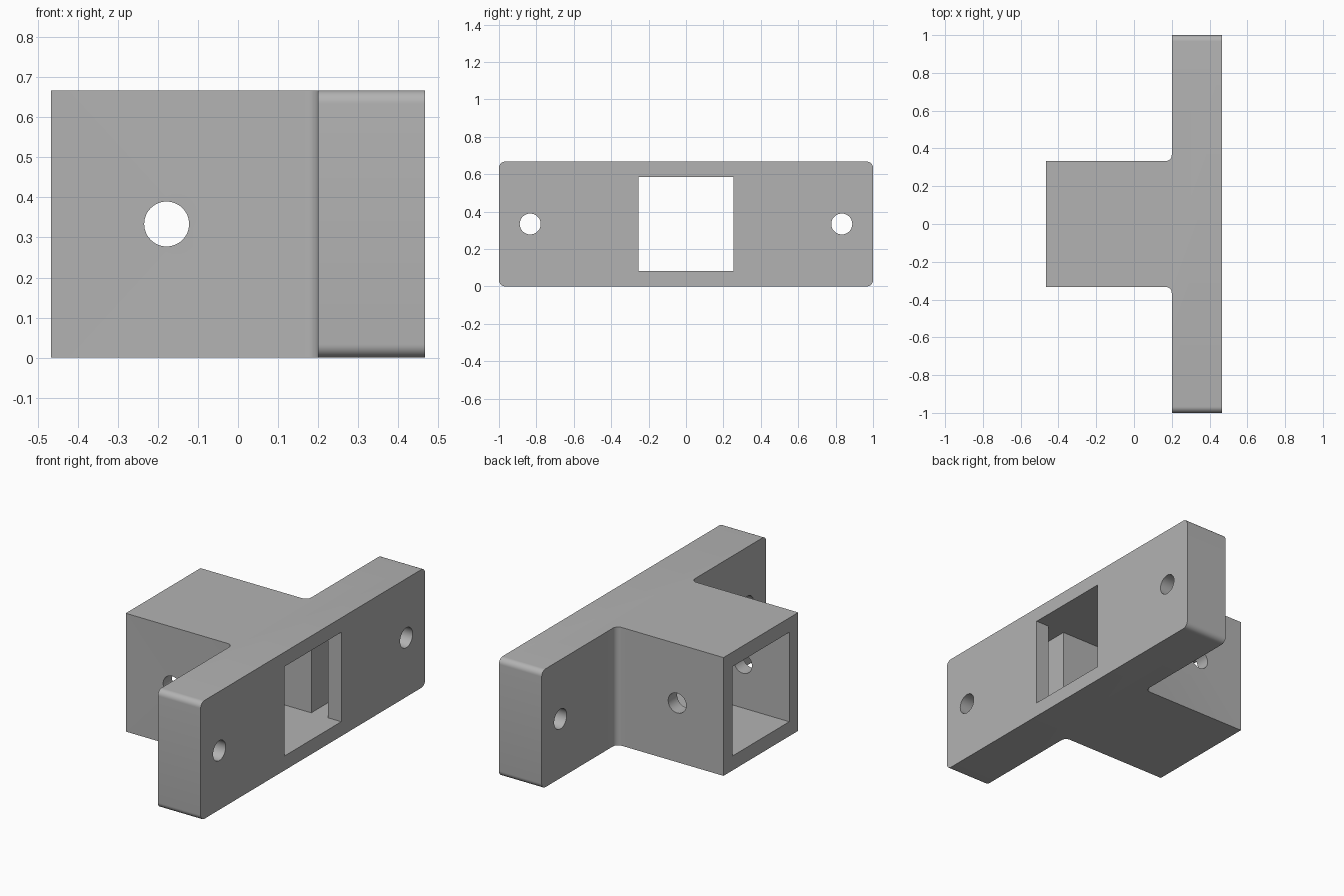
import bpy, bmesh, math
from mathutils import Matrix

cube = bpy.data.objects.get("Cube")
if cube:
    bpy.data.objects.remove(cube, do_unlink=True)

HEIGHT, HALF_X, PLATE_X = 0.667, 0.467, 0.2
BLOCK_Y, RADIUS = 0.333, 0.033
MID_Z = HEIGHT / 2

grey = bpy.data.materials.new("matt grey")
grey.use_nodes = True
colour = (0.45, 0.45, 0.45, 1)
grey.diffuse_color = colour
grey.node_tree.nodes["Principled BSDF"].inputs["Base Color"].default_value = colour


def to_object(name, bm):
    bmesh.ops.recalc_face_normals(bm, faces=bm.faces)
    mesh = bpy.data.meshes.new(name)
    bm.to_mesh(mesh)
    bm.free()
    mesh.materials.append(grey)
    obj = bpy.data.objects.new(name, mesh)
    bpy.context.collection.objects.link(obj)
    return obj


def box(name, x0, x1, half_y, half_z):
    bm = bmesh.new()
    place = Matrix.Translation(((x0 + x1) / 2, 0, MID_Z))
    size = Matrix.Diagonal((x1 - x0, 2 * half_y, 2 * half_z, 1))
    bmesh.ops.create_cube(bm, size=1, matrix=place @ size)
    return to_object(name, bm)


def drill(name, x, y, axis, length):
    bm = bmesh.new()
    turn = Matrix.Rotation(math.pi / 2, 4, axis)
    bmesh.ops.create_cone(bm, cap_ends=True, segments=48, radius1=0.056,
                          radius2=0.056, depth=length,
                          matrix=Matrix.Translation((x, y, MID_Z)) @ turn)
    return to_object(name, bm)


# T-shaped body: flange plate plus square socket block
half = [(HALF_X, 1), (PLATE_X, 1), (PLATE_X, BLOCK_Y), (-HALF_X, BLOCK_Y)]
outline = half + [(x, -y) for x, y in reversed(half)]
bm = bmesh.new()
base = bm.faces.new([bm.verts.new((x, y, 0)) for x, y in outline])
top = bmesh.ops.extrude_face_region(bm, geom=[base])["geom"]
bmesh.ops.translate(bm, vec=(0, 0, HEIGHT),
                    verts=[g for g in top if isinstance(g, bmesh.types.BMVert)])
bmesh.ops.recalc_face_normals(bm, faces=bm.faces)


# Round the flange end edges and fillet the inside corners
def is_rounded(edge):
    a, b = (v.co for v in edge.verts)
    end = abs(a.y) > 0.99 and abs(a.y - b.y) < 0.01 and abs(a.x - b.x) > 0.1
    inner = (abs(a.z - b.z) > 0.1 and abs(a.x - PLATE_X) < 0.01
             and abs(abs(a.y) - BLOCK_Y) < 0.01)
    return end or inner


bmesh.ops.bevel(bm, geom=[e for e in bm.edges if is_rounded(e)], offset=RADIUS,
                segments=8, profile=0.5, affect='EDGES')
body = to_object("socket_flange", bm)

# Square through passage, hidden side slot, screw holes and cross pin hole
cutters = [
    box("passage_cutter", -0.6, 0.6, 0.253, 0.252),
    box("slot_cutter", 0.28, 0.385, 0.5, 0.252),
    drill("pin_hole_cutter", -0.178, 0, 'X', 1),
]
for side in (-1, 1):
    cutters.append(drill("screw_hole_cutter", 0.33, side * 0.833, 'Y', 0.6))

bpy.ops.object.select_all(action='DESELECT')
bpy.context.view_layer.objects.active = body
body.select_set(True)
for cutter in cutters:
    mod = body.modifiers.new("cut", 'BOOLEAN')
    mod.operation = 'DIFFERENCE'
    mod.solver = 'EXACT'
    mod.object = cutter
    bpy.ops.object.modifier_apply(modifier=mod.name)
    bpy.data.objects.remove(cutter, do_unlink=True)

bpy.ops.object.shade_smooth_by_angle(angle=math.radians(30))
